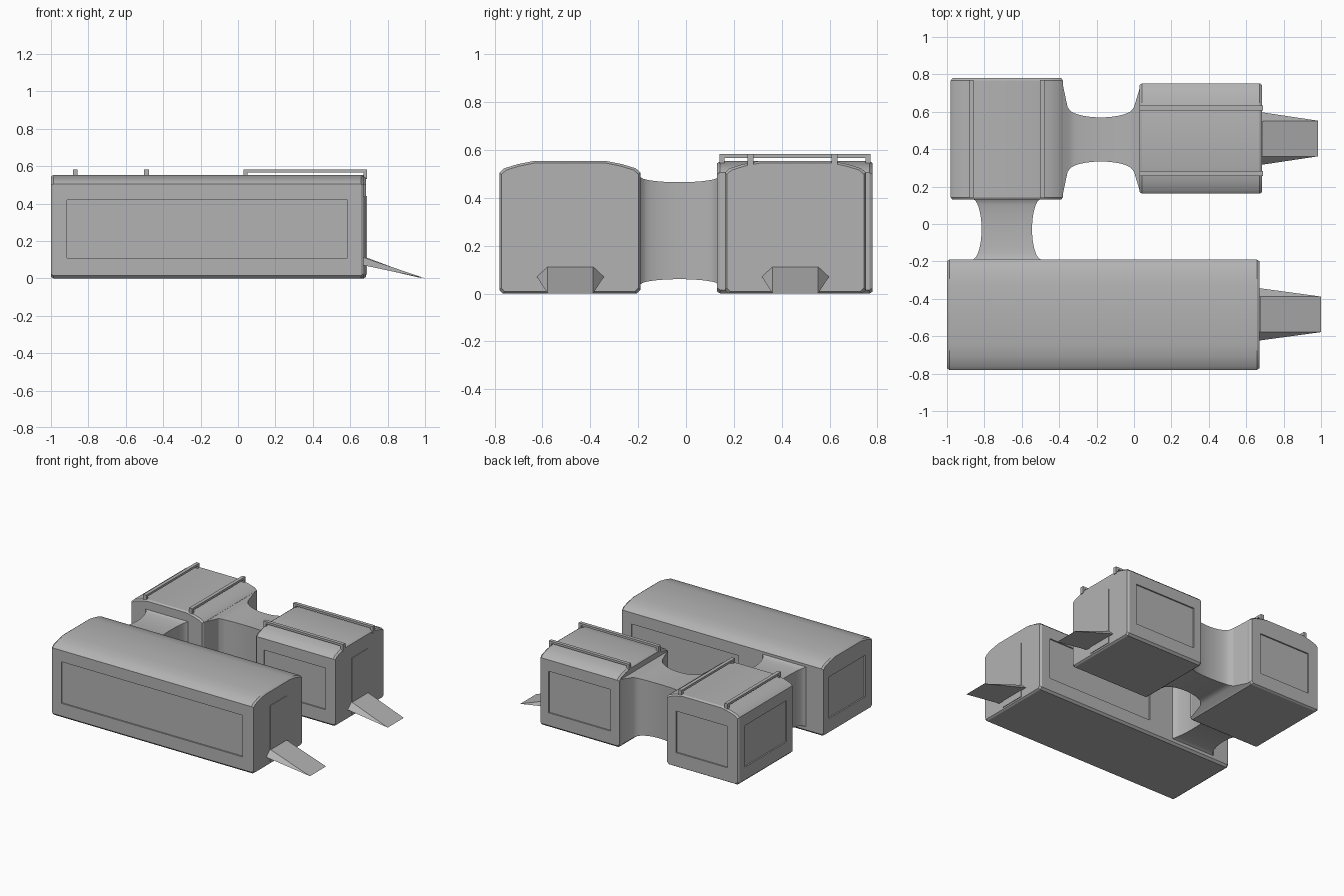
import bpy
import bmesh
import math
from mathutils import Vector

cube = bpy.data.objects.get("Cube")
if cube:
    bpy.data.objects.remove(cube, do_unlink=True)

grey = bpy.data.materials.new("plain_grey")
grey.use_nodes = True
grey.diffuse_color = (0.45, 0.45, 0.45, 1)
grey.node_tree.nodes["Principled BSDF"].inputs["Base Color"].default_value = grey.diffuse_color


def make(name, bm, smooth=False):
    bmesh.ops.recalc_face_normals(bm, faces=bm.faces)
    mesh = bpy.data.meshes.new(name)
    bm.to_mesh(mesh)
    bm.free()
    mesh.materials.append(grey)
    obj = bpy.data.objects.new(name, mesh)
    bpy.context.scene.collection.objects.link(obj)
    if smooth:
        bpy.ops.object.select_all(action='DESELECT')
        bpy.context.view_layer.objects.active = obj
        obj.select_set(True)
        bpy.ops.object.shade_smooth_by_angle(angle=math.radians(25))
    return obj


def loft(name, axis, centre, rings, smooth=True):
    """Join cross-sections; each ring is (position along axis, [(across, z)])."""
    bm = bmesh.new()
    loops = []
    for along, section in rings:
        loops.append([bm.verts.new((along, centre + u, z) if axis == 'x'
                                   else (centre + u, along, z)) for u, z in section])
    n = len(loops[0])
    for a, b in zip(loops, loops[1:]):
        for i in range(n):
            j = (i + 1) % n
            bm.faces.new((a[i], a[j], b[j], b[i]))
    bm.faces.new(loops[0])
    bm.faces.new(loops[-1])
    return make(name, bm, smooth)


def box_mesh(bm, low, high):
    low, high = Vector(low), Vector(high)
    cube = bmesh.ops.create_cube(bm, size=1)
    for v in cube["verts"]:
        v.co = (low + high) / 2 + Vector(a * b for a, b in zip(v.co, high - low))


def room_section(half, scale=1.0):
    side = [(half - 0.015, 0), (half, 0.015), (half, 0.505), (half - 0.02, 0.523),
            (half - 0.075, 0.54), (half - 0.14, 0.553)]
    points = side + [(-u, z) for u, z in reversed(side)]
    return [(u * scale, 0.277 + (z - 0.277) * scale) for u, z in points]


def room(name, axis, centre, half, start, end, panels):
    """Vaulted room with eased ends and shallow recessed wall panels."""
    obj = loft(name, axis, centre, [(start, room_section(half, 0.97)),
                                    (start + 0.013, room_section(half)),
                                    (end - 0.013, room_section(half)),
                                    (end, room_section(half, 0.97))])
    bm = bmesh.new()
    for facing, wall, a, b in panels:
        lo, hi = wall - 0.01, wall + 0.01
        if facing == 'x':
            box_mesh(bm, (lo, a, 0.11), (hi, b, 0.42))
        else:
            box_mesh(bm, (a, lo, 0.11), (b, hi, 0.42))
    cutter = make(name + "_panel_cutter", bm)
    mod = obj.modifiers.new("panels", 'BOOLEAN')
    mod.operation = 'DIFFERENCE'
    mod.solver = 'EXACT'
    mod.object = cutter
    bpy.ops.object.select_all(action='DESELECT')
    bpy.context.view_layer.objects.active = obj
    obj.select_set(True)
    bpy.ops.object.modifier_apply(modifier=mod.name)
    bpy.data.objects.remove(cutter, do_unlink=True)


# Three rooms
room("long_hall", 'x', -0.485, 0.295, -1.0, 0.67,
     [('y', -0.78, -0.915, 0.585), ('y', -0.19, -0.30, 0.585), ('x', -1.0, -0.69, -0.26)])
room("corner_room", 'y', -0.68, 0.30, 0.13, 0.78,
     [('y', 0.78, -0.89, -0.465), ('x', -0.98, 0.21, 0.70)])
room("side_room", 'x', 0.457, 0.295, 0.03, 0.685,
     [('y', 0.162, 0.10, 0.61), ('y', 0.752, 0.10, 0.61)])


def rectangle(half, low, high):
    return [(-half, low), (half, low), (half, high), (-half, high)]


def waist_rings(start, end, narrow, wide, steps=20):
    """Hourglass passage, thinnest midway."""
    rings = []
    for i in range(steps + 1):
        t = abs(2 * i / steps - 1)
        flare = 1 - math.sqrt(1 - min(t, 0.999) ** 2)
        half = narrow + (wide - narrow) * flare
        rings.append((start + (end - start) * i / steps,
                      rectangle(half, 0.06 - 0.025 * flare, 0.465 + 0.025 * flare)))
    return rings


# Passages between rooms
loft("front_passage", 'y', -0.68, waist_rings(-0.195, 0.14, 0.135, 0.19))
loft("rear_passage", 'x', 0.452,
     [(-0.385, rectangle(0.315, 0.01, 0.507))]
     + waist_rings(-0.355, 0.0, 0.118, 0.175)
     + [(0.035, rectangle(0.29, 0.01, 0.507))])


# Roof rails: a bar on two end posts
def rail(name, axis, across, start, end):
    bm = bmesh.new()
    parts = [(start, end, 0.566, 0.582), (start, start + 0.02, 0.53, 0.57),
             (end - 0.02, end, 0.53, 0.57)]
    for a, b, low, high in parts:
        if axis == 'x':
            box_mesh(bm, (a, across - 0.013, low), (b, across + 0.013, high))
        else:
            box_mesh(bm, (across - 0.013, a, low), (across + 0.013, b, high))
    make(name, bm)


rail("corner_room_right_rail", 'y', -0.87, 0.14, 0.77)
rail("corner_room_left_rail", 'y', -0.49, 0.14, 0.77)
rail("side_room_front_rail", 'x', 0.27, 0.03, 0.69)
rail("side_room_back_rail", 'x', 0.62, 0.03, 0.69)


# Entrances: thin door with a folded ramp in front
def entrance(name, wall, y, tip):
    bm = bmesh.new()
    box_mesh(bm, (wall - 0.004, y - 0.095, 0.02), (wall + 0.005, y + 0.095, 0.44))
    make(name + "_door", bm)
    bm = bmesh.new()
    top_r, top_l, low_l, low_r, tip_r, tip_l = [bm.verts.new(p) for p in (
        (wall, y - 0.095, 0.112), (wall, y + 0.095, 0.112),
        (wall, y + 0.14, 0.07), (wall, y - 0.14, 0.07),
        (tip, y - 0.095, 0), (tip, y + 0.095, 0))]
    for face in ((top_r, top_l, tip_l, tip_r), (low_r, low_l, tip_l, tip_r),
                 (top_r, low_r, tip_r), (top_l, low_l, tip_l),
                 (top_r, top_l, low_l, low_r)):
        bm.faces.new(face)
    make(name + "_ramp", bm)


entrance("long_hall", 0.67, -0.483, 1.0)
entrance("side_room", 0.685, 0.457, 0.985)
